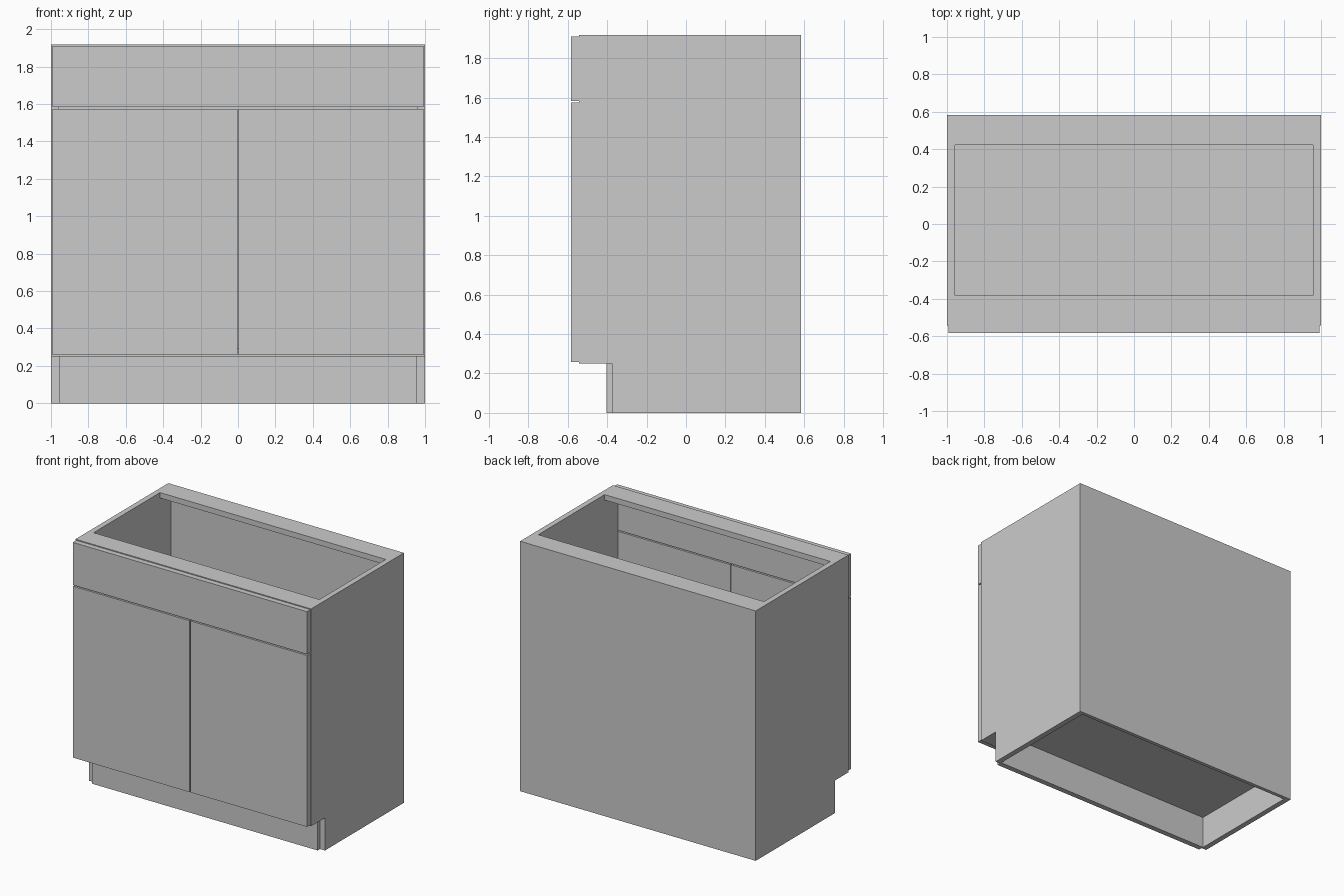
import bpy
import bmesh

if "Cube" in bpy.data.objects:
    bpy.data.objects.remove(bpy.data.objects["Cube"])

T = 0.042                       # board thickness
H = 1.917                       # cabinet height
BACK, BOX_FRONT, FACE = 0.583, -0.542, -0.583
TOE_Y, TOE_Z = -0.375, 0.25     # toe-kick notch
INNER = 1.0 - T                 # inside half width


def finish(name, bm):
    bmesh.ops.recalc_face_normals(bm, faces=bm.faces)
    mesh = bpy.data.meshes.new(name)
    bm.to_mesh(mesh)
    bm.free()
    obj = bpy.data.objects.new(name, mesh)
    bpy.context.collection.objects.link(obj)
    return obj


def board(name, x, y, z):
    """Box spanning the given (min, max) ranges."""
    bm = bmesh.new()
    bmesh.ops.create_cube(bm, size=1.0)
    for v in bm.verts:
        for i, (lo, hi) in enumerate((x, y, z)):
            v.co[i] = hi if v.co[i] > 0 else lo
    return finish(name, bm)


def side_panel(name, x0, x1):
    """Notched side profile in the y-z plane, extruded across x."""
    profile = [(TOE_Y, 0), (BACK, 0), (BACK, H), (BOX_FRONT, H),
               (BOX_FRONT, TOE_Z), (TOE_Y, TOE_Z)]
    bm = bmesh.new()
    face = bm.faces.new([bm.verts.new((x0, y, z)) for y, z in profile])
    ext = bmesh.ops.extrude_face_region(bm, geom=[face])
    moved = [g for g in ext["geom"] if isinstance(g, bmesh.types.BMVert)]
    bmesh.ops.translate(bm, verts=moved, vec=(x1 - x0, 0, 0))
    return finish(name, bm)


# Carcass
side_panel("left_side", -1.0, -INNER)
side_panel("right_side", INNER, 1.0)
span = (-INNER, INNER)
board("back_panel", span, (BACK - 0.028, BACK), (0, H - T))
board("cabinet_floor", span, (BOX_FRONT, BACK - 0.028), (TOE_Z, TOE_Z + T))
board("toe_kick", span, (-0.403, -0.361), (0, TOE_Z))

# Top stretchers
board("front_stretcher", span, (BOX_FRONT, -0.382), (H - T, H))
board("back_stretcher", span, (0.423, BACK), (H - T, H))

# Doors and false drawer front
board("left_door", (-0.993, -0.0035), (FACE, BOX_FRONT), (0.259, 1.574))
board("right_door", (0.0035, 0.993), (FACE, BOX_FRONT), (0.259, 1.574))
board("drawer_front", (-0.993, 0.993), (FACE, BOX_FRONT), (1.583, 1.91))
